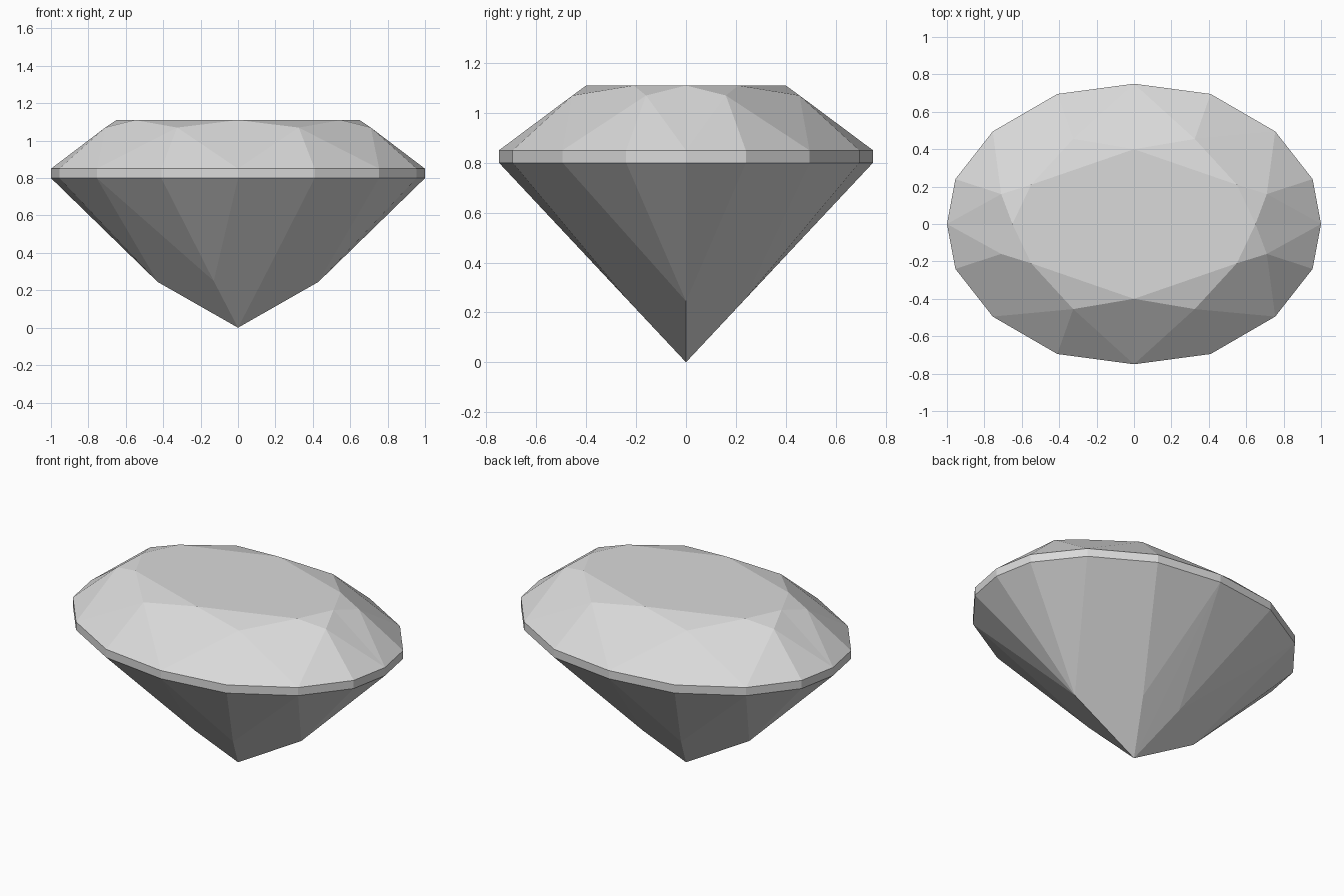
import bpy, bmesh, math
from mathutils import Vector

cube = bpy.data.objects.get("Cube")
if cube:
    bpy.data.objects.remove(cube)

# One flat stone colour
grey = bpy.data.materials.new("stone_grey")
grey.use_nodes = True
colour = (0.7, 0.7, 0.7, 1)
grey.diffuse_color = colour
grey.node_tree.nodes["Principled BSDF"].inputs["Base Color"].default_value = colour

TABLE_Z, STAR_Z, UPPER_Z, LOWER_Z = 1.11, 1.07, 0.85, 0.80

# Corner points for one quarter of the oval, from the back (+y) round to the side (+x)
outline = [(0, 0.75), (0.41, 0.695), (0.755, 0.495), (0.955, 0.24), (1, 0)]
upper = [(x, y, UPPER_Z) for x, y in outline]
lower = [(x, y, LOWER_Z) for x, y in outline]
table = [(x, y, TABLE_Z) for x, y in [(0, 0.4), (0.55, 0.21), (0.65, 0)]]
star = [(x, y, STAR_Z) for x, y in [(0.325, 0.455), (0.71, 0.16)]]
pavilion = [(0.13, 0.234, 0.25), (0.43, 0, 0.245)]
tip = (0, 0, 0)

# Table and crown main facets (those on the mirror planes are halves)
facets = [[(0, 0, TABLE_Z), *table],
          [table[0], star[0], upper[0]],
          [table[1], star[0], upper[2], star[1]],
          [table[2], star[1], upper[4]]]

# Pavilion main facets
facets += [[tip, pavilion[0], lower[0]],
           [tip, pavilion[0], lower[2], pavilion[1]]]

# Star facets
for i in range(2):
    facets.append([table[i], table[i + 1], star[i]])

# Girdle band, with the small facets above and below it
for i in range(4):
    facets.append([upper[i], upper[i + 1], lower[i + 1], lower[i]])
    facets.append([star[i // 2], upper[i], upper[i + 1]])
    facets.append([pavilion[i // 2], lower[i], lower[i + 1]])

# Mirror the quarter into the whole stone
bm = bmesh.new()
for sx in (1, -1):
    for sy in (1, -1):
        for facet in facets:
            bm.faces.new([bm.verts.new((x * sx, y * sy, z)) for x, y, z in facet])
bmesh.ops.remove_doubles(bm, verts=bm.verts[:], dist=0.0005)

# Join the halves of facets that cross a mirror plane
bmesh.ops.dissolve_limit(bm, angle_limit=math.radians(0.5),
                         verts=bm.verts[:], edges=bm.edges[:])
bmesh.ops.recalc_face_normals(bm, faces=bm.faces[:])

mesh = bpy.data.meshes.new("cut_gemstone")
bm.to_mesh(mesh)
bm.free()
mesh.materials.append(grey)
gem = bpy.data.objects.new("cut_gemstone", mesh)
bpy.context.collection.objects.link(gem)
